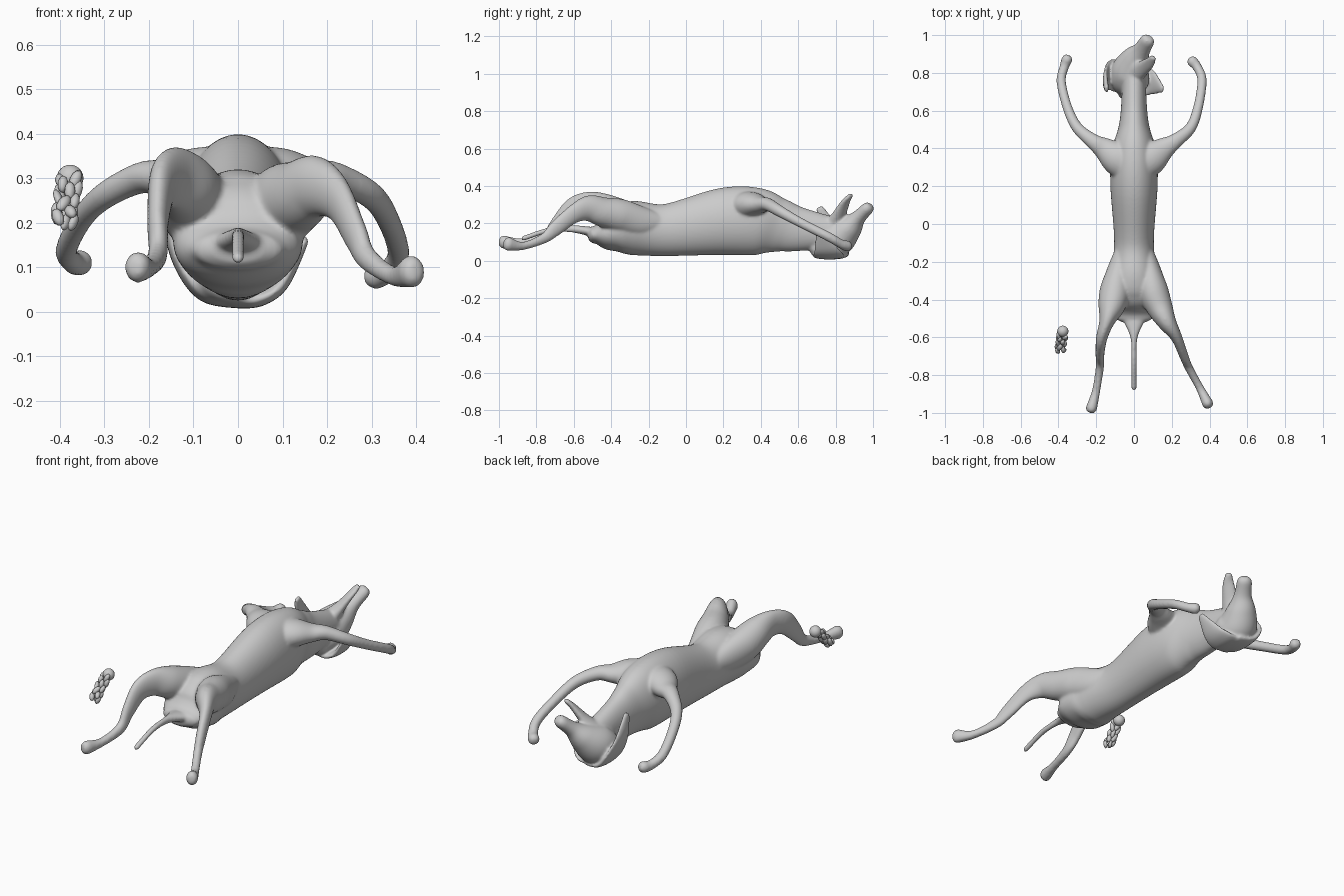
import bpy
import bmesh
import math
import random
from mathutils import Euler, Matrix, Vector

cube = bpy.data.objects.get("Cube")
if cube:
    bpy.data.objects.remove(cube, do_unlink=True)

SIDES = 48
STEPS = 8
UP = Vector((0, 0, 1))
ALONG = Vector((0, 1, 0))


def make_material(name, colour):
    material = bpy.data.materials.new(name)
    material.use_nodes = True
    material.diffuse_color = colour
    shader = material.node_tree.nodes["Principled BSDF"]
    shader.inputs["Base Color"].default_value = colour
    return material


def mirrored(stations):
    """Flip a path to the other side of the body."""
    return [(-station[0], *station[1:]) for station in stations]


def catmull(a, b, c, d, t):
    """Smooth interpolation between b and c."""
    return [0.5 * (2 * q + (r - p) * t + (2 * p - 5 * q + 4 * r - s) * t * t
                   + (3 * q - p - 3 * r + s) * t ** 3)
            for p, q, r, s in zip(a, b, c, d)]


def round_end(path):
    """Close the end of a path with a dome."""
    tip, previous = path[-1], path[-2]
    centre = Vector(tip[:3])
    direction = (centre - Vector(previous[:3])).normalized()
    reach = min(tip[3:])
    for fraction in (0.5, 0.85):
        shrink = math.sqrt(1 - fraction * fraction)
        point = centre + direction * reach * fraction
        path.append([*point, tip[3] * shrink, tip[4] * shrink])


def refine(stations):
    """Smooth a path and round both of its ends."""
    # A single radius means a circular section
    full = [list(s) if len(s) > 4 else [*s, s[3]] for s in stations]
    last = len(full) - 1
    path = []
    for i in range(last):
        before, after = full[max(i - 1, 0)], full[min(i + 2, last)]
        for k in range(STEPS):
            path.append(catmull(before, full[i], full[i + 1], after, k / STEPS))
    path.append(full[last])
    for end in ("finish", "start"):
        round_end(path)
        path.reverse()
    return path


def add_limb(bm, stations, hint=UP):
    """Loft ellipses along a path of (x, y, z, side radius, hint radius)."""
    path = refine(stations)
    centres = [Vector(station[:3]) for station in path]
    rings = []
    for i, station in enumerate(path):
        before = centres[max(i - 1, 0)]
        after = centres[min(i + 1, len(path) - 1)]
        tangent = (after - before).normalized()
        side = tangent.cross(hint).normalized()
        top = side.cross(tangent)
        ring = []
        for k in range(SIDES):
            angle = math.tau * k / SIDES
            offset = side * math.cos(angle) * station[3] + top * math.sin(angle) * station[4]
            ring.append(bm.verts.new(centres[i] + offset))
        rings.append(ring)
    faces = [bm.faces.new(rings[0]), bm.faces.new(rings[-1][::-1])]
    for low, high in zip(rings, rings[1:]):
        for k in range(SIDES):
            n = (k + 1) % SIDES
            faces.append(bm.faces.new((low[k], high[k], high[n], low[n])))
    bmesh.ops.recalc_face_normals(bm, faces=faces)


def finish(bm, name, material):
    mesh = bpy.data.meshes.new(name)
    bm.to_mesh(mesh)
    bm.free()
    mesh.materials.append(material)
    for polygon in mesh.polygons:
        polygon.use_smooth = True
    obj = bpy.data.objects.new(name, mesh)
    bpy.context.scene.collection.objects.link(obj)
    return obj


grey = make_material("soft grey", (0.6, 0.6, 0.6, 1))
body = bmesh.new()

# Torso and neck, lying belly up
add_limb(body, [
    (0, -.48, .14, .11, .05), (0, -.43, .145, .14, .09),
    (0, -.36, .165, .145, .13), (0, -.28, .175, .13, .145),
    (0, -.1, .165, .105, .14), (0, .2, .21, .125, .18),
    (0, .38, .21, .12, .18), (0, .5, .19, .085, .145),
    (0, .6, .17, .07, .12), (0, .8, .15, .06, .08)])

# Tail with a broad root
add_limb(body, [
    (0, -.42, .14, .1, .05), (0, -.48, .15, .075, .03),
    (0, -.6, .17, .02), (0, -.73, .165, .015), (0, -.87, .12, .014)])

# Hind legs share the hip; the left one is spread wider
hip = [(.04, -.12, .2, .05), (.08, -.24, .21, .06, .08), (.1, -.35, .24, .08, .09)]
add_limb(body, mirrored(hip + [
    (.12, -.44, .28, .07, .08), (.145, -.52, .3, .04, .07),
    (.17, -.6, .28, .03, .06), (.18, -.68, .2, .024, .045),
    (.18, -.75, .13, .022, .03), (.2, -.88, .1, .022),
    (.225, -.975, .1, .03, .036)]))
add_limb(body, hip + [
    (.135, -.44, .26, .07, .08), (.175, -.52, .28, .05, .07),
    (.225, -.6, .25, .03, .05), (.265, -.7, .17, .024, .04),
    (.29, -.76, .12, .022, .028), (.35, -.87, .08, .022),
    (.39, -.95, .09, .03, .038)])

# Front legs share the broad shoulder
shoulder = [(0, .3, .28, .1, .09), (.09, .35, .3, .09, .07), (.16, .4, .3, .06, .045),
            (.22, .44, .3, .04, .035), (.3, .51, .26, .03)]
add_limb(body, mirrored(shoulder + [
    (.35, .61, .21, .026), (.385, .75, .14, .025),
    (.37, .83, .11, .025), (.355, .87, .11, .03)]))
add_limb(body, shoulder + [
    (.34, .62, .2, .026), (.36, .76, .13, .025),
    (.335, .83, .09, .025), (.31, .86, .08, .03)])

# Skull and upper jaw
add_limb(body, [
    (-.02, .7, .07, .07, .05), (-.02, .75, .1, .1, .085),
    (-.02, .81, .125, .1), (.01, .875, .18, .075, .07),
    (.04, .92, .23, .047, .04), (.07, .97, .28, .04, .033)])

# Lower jaw, held open
add_limb(body, [
    (0, .79, .19, .055, .045), (.04, .82, .25, .043, .026),
    (.08, .853, .315, .032, .016), (.1, .88, .35, .02, .013)])

# Right ear: a flap curling up around the skull
add_limb(body, [
    (0, .78, .025, .018, .08), (-.075, .785, .04, .018, .09),
    (-.125, .785, .1, .016, .085), (-.15, .76, .18, .014, .055),
    (-.145, .715, .28, .012, .022)], ALONG)

# Left ear: shorter and pointed
add_limb(body, [
    (0, .77, .025, .018, .08), (.05, .76, .03, .018, .085),
    (.1, .745, .065, .016, .065), (.15, .715, .16, .01, .022)], ALONG)

# Fuse the parts into one smooth skin
skin = finish(body, "dog_body", grey)
remesh = skin.modifiers.new("fuse", "REMESH")
remesh.mode = "VOXEL"
remesh.voxel_size = 0.0065
remesh.use_smooth_shade = True
blend = skin.modifiers.new("blend", "SMOOTH")
blend.factor = 0.5
blend.iterations = 14

# Loose lumpy cluster beside the hind leg
random.seed(4)
start, end = Vector((-.39, -.67, .2)), Vector((-.38, -.59, .295))
slope = (end - start).to_track_quat("Z", "Y").to_matrix().to_4x4()
cluster = bmesh.new()
COUNT = 18
for i in range(COUNT):
    angle = i * 2.4
    spot = start.lerp(end, i / (COUNT - 1))
    spot += Vector((math.cos(angle), 0, 0)) * 0.02
    spot += Vector((0, -1, 1)).normalized() * math.sin(angle) * 0.014
    twist = Euler([random.uniform(-.5, .5) for axis in "xyz"]).to_matrix().to_4x4()
    size = Matrix.Diagonal((random.uniform(.009, .014), .013, random.uniform(.02, .03), 1))
    bmesh.ops.create_icosphere(cluster, subdivisions=2, radius=1,
                               matrix=Matrix.Translation(spot) @ slope @ twist @ size)
finish(cluster, "loose_lumps", grey)

# Smooth bulb at the upper end of the cluster
bulb = bmesh.new()
bmesh.ops.create_uvsphere(bulb, u_segments=20, v_segments=12, radius=0.03,
                          matrix=Matrix.Translation((-.377, -.568, .3)))
finish(bulb, "loose_bulb", grey)
